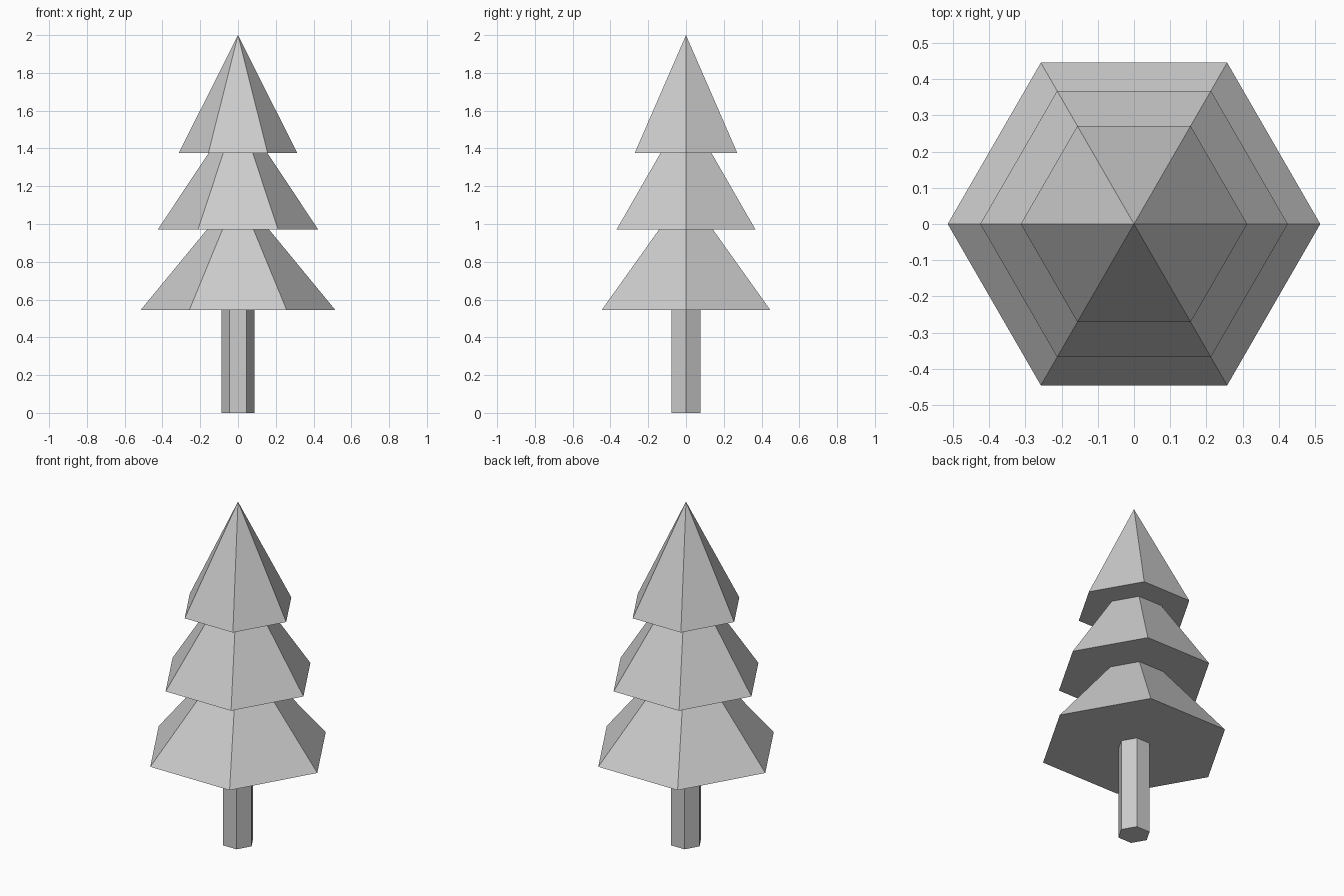
import bpy, math

if "Cube" in bpy.data.objects:
    bpy.data.objects.remove(bpy.data.objects["Cube"])

# Single flat grey for the whole tree
grey = bpy.data.materials.new("light_grey")
grey.diffuse_color = (0.604, 0.604, 0.604, 1)
grey.use_nodes = True
grey.node_tree.nodes["Principled BSDF"].inputs["Base Color"].default_value = grey.diffuse_color


def hex_part(name, z0, z1, r0, r1):
    """Six-sided tapered solid with corners on the x axis."""
    bpy.ops.mesh.primitive_cone_add(
        vertices=6, radius1=r0, radius2=r1, depth=z1 - z0,
        location=(0, 0, (z0 + z1) / 2), rotation=(0, 0, math.radians(30)))
    part = bpy.context.object
    part.name = name
    part.data.materials.append(grey)


# Trunk
hex_part("trunk", 0, 0.545, 0.088, 0.088)

# Foliage tiers: bottom height, top height, bottom radius, top radius
tiers = {
    "lower_branches": (0.545, 0.97, 0.515, 0.165),
    "middle_branches": (0.97, 1.377, 0.425, 0.155),
    "top_branches": (1.377, 2.0, 0.313, 0),
}
for name, dims in tiers.items():
    hex_part(name, *dims)
